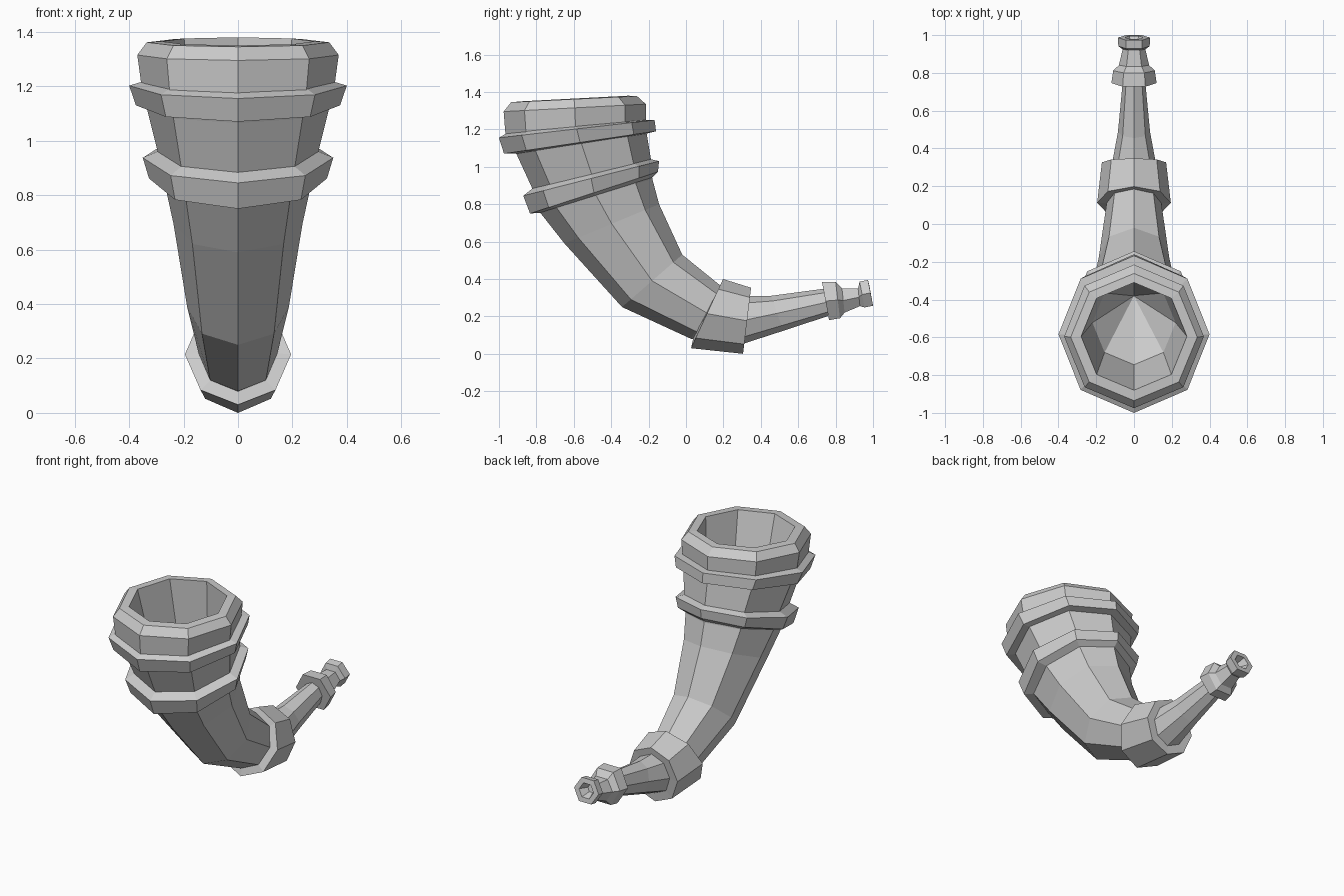
import bpy, bmesh
from math import sin, cos, pi
from mathutils import Vector


def ring(n, fy, fz, by, bz, w):
    """Cross-section spanning lower/front point to upper/back point, half width w in x."""
    phase = pi / n if n == 6 else 0.0          # six-sided rings have a flat top
    stretch = 1 / cos(pi / n) if n == 6 else 1.0
    c = Vector((0, (fy + by) / 2, (fz + bz) / 2))
    h = Vector((0, (fy - by) / 2, (fz - bz) / 2)) * stretch
    angles = [phase + 2 * pi * k / n for k in range(n)]
    return [c + h * cos(a) + Vector((w * sin(a), 0, 0)) for a in angles]


def loft(name, n, rings, closed=False):
    """Skin a list of rings; closed joins last to first, otherwise ends are capped."""
    bm = bmesh.new()
    loops = [[bm.verts.new(p) for p in ring(n, *r)] for r in rings]
    pairs = list(zip(loops, loops[1:]))
    if closed:
        pairs.append((loops[-1], loops[0]))
    for a, b in pairs:
        for k in range(n):
            j = (k + 1) % n
            bm.faces.new((a[k], a[j], b[j], b[k]))
    if not closed:
        bm.faces.new(loops[0])
        bm.faces.new(loops[-1])
    bmesh.ops.remove_doubles(bm, verts=bm.verts, dist=0.002)
    bmesh.ops.recalc_face_normals(bm, faces=bm.faces)
    me = bpy.data.meshes.new(name)
    bm.to_mesh(me)
    bm.free()
    ob = bpy.data.objects.new(name, me)
    bpy.context.collection.objects.link(ob)
    return ob


# Hollow horn: bowl tip, bowl, lip, then down the curved body and along the tube
loft("horn_body", 8, [
    (-.381, .66, -.379, .66, .001),
    (-.745, .88, -.30, .98, .22),
    (-.88, 1.35, -.31, 1.38, .28),
    (-.935, 1.345, -.262, 1.378, .335),
    (-.975, 1.295, -.215, 1.335, .37),
    (-.965, 1.17, -.215, 1.24, .355),
    (-.905, 1.065, -.21, 1.175, .335),
    (-.82, .88, -.187, 1.037, .295),
    (-.78, .755, -.18, .935, .27),
    (-.65, .59, -.144, .80, .237),
    (-.342, .25, -.02, .53, .187),
    (.027, .08, .19, .36, .145),
    (.31, .055, .342, .31, .115),
    (.52, .123, .455, .31, .085),
    (.76, .202, .738, .348, .06),
])

# Raised bands: inner top, outer top, outer bottom, inner bottom
bands = {
    "upper_band": [(-.95, 1.185, -.22, 1.25, .35), (-1.0, 1.155, -.168, 1.25, .40),
                   (-.973, 1.07, -.16, 1.19, .375), (-.89, 1.07, -.22, 1.175, .32)],
    "lower_band": [(-.82, .885, -.187, 1.04, .29), (-.87, .845, -.144, 1.03, .35),
                   (-.834, .75, -.15, .973, .327), (-.77, .755, -.19, .935, .26)],
    "elbow_band": [(.04, .09, .18, .35, .13), (.027, .03, .198, .40, .195),
                   (.305, .0, .348, .353, .17), (.31, .065, .34, .30, .105)],
}
for name, rings in bands.items():
    loft(name, 8, rings, closed=True)

# Six-sided mouthpiece: collar, neck, flared end with a blind hole
loft("mouthpiece", 6, [
    (.765, .18, .727, .385, .12),
    (.823, .19, .80, .385, .11),
    (.848, .22, .834, .35, .08),
    (.93, .255, .92, .35, .06),
    (.955, .248, .928, .386, .083),
    (1.0, .257, .973, .395, .085),
    (.995, .285, .98, .367, .05),
    (.94, .30, .93, .345, .025),
])
